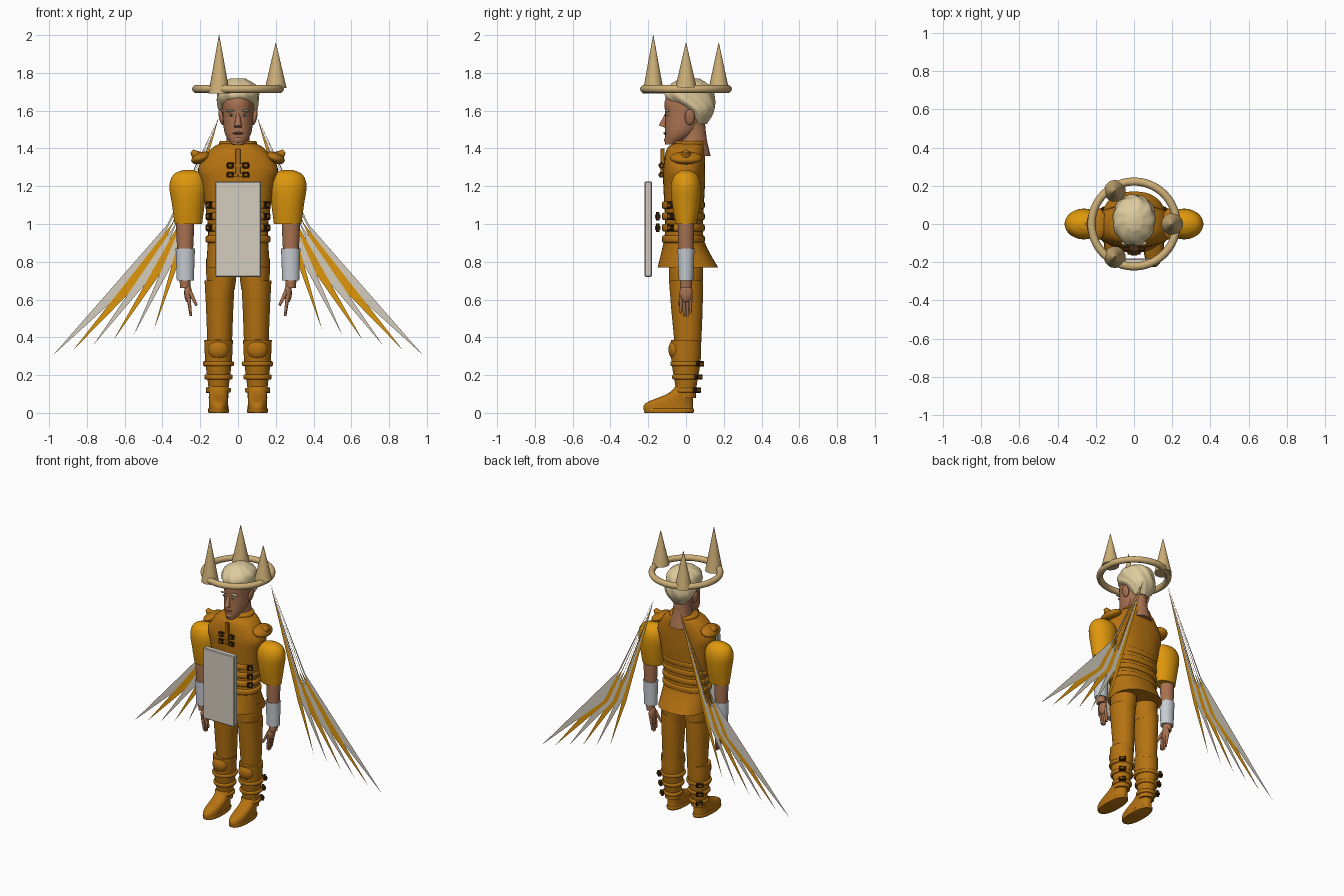
import bpy, bmesh, math
from mathutils import Vector, Matrix

cube = bpy.data.objects.get("Cube")
if cube:
    bpy.data.objects.remove(cube, do_unlink=True)


def material(name, code):
    colour = [(channel / 255) ** 2.2 for channel in bytes.fromhex(code)]
    mat = bpy.data.materials.new(name)
    mat.use_nodes = True
    mat.diffuse_color = (*colour, 1)
    mat.node_tree.nodes["Principled BSDF"].inputs["Base Color"].default_value = (*colour, 1)
    return mat


LEATHER = material("leather brown", "B47218")
ORANGE = material("bright orange", "DE9614")
WHITE = material("warm white", "D2CBBD")
GREY = material("pale grey", "C6CCD2")
SKIN = material("skin", "A87252")
HAIR = material("blond hair", "DECB9C")
GOLD = material("pale gold", "CDAE76")
DARK = material("dark buckle", "3A2410")
LIP = material("lip", "8A5240")


def finish(name, bm, mat, sharp_angle=0.8):
    bmesh.ops.recalc_face_normals(bm, faces=bm.faces)
    mesh = bpy.data.meshes.new(name)
    bm.to_mesh(mesh)
    bm.free()
    mesh.materials.append(mat)
    for polygon in mesh.polygons:
        polygon.use_smooth = True
    mesh.set_sharp_from_angle(angle=sharp_angle)
    bpy.context.collection.objects.link(bpy.data.objects.new(name, mesh))


def smooth_path(rings, steps=4):
    """Add rounded in-between rings."""
    points = [Vector(ring) for ring in rings]
    last = len(points) - 1
    for i in range(last):
        start, end = points[i], points[i + 1]
        before, after = points[max(i - 1, 0)], points[min(i + 2, last)]
        leave, arrive = (end - before) / 2, (after - start) / 2
        for k in range(steps):
            t = k / steps
            ease = t * t * (3 - 2 * t)
            yield (start.lerp(end, ease) + leave * t * (1 - t) ** 2
                   - arrive * t * t * (1 - t))
    yield points[last]


def loft(name, rings, mat, x=0, square=1, wave=0, sides=40):
    """Closed upright body through oval rings (height, y, half width, half depth)."""
    bm = bmesh.new()
    loops = []
    for z, y, width, depth in smooth_path(rings):
        loop = []
        for k in range(sides):
            angle = math.tau * k / sides
            c, s = math.cos(angle), math.sin(angle)
            swell = 1 + wave * math.sin(9 * angle + 45 * z)
            across = width * swell * math.copysign(abs(c) ** square, c)
            deep = depth * swell * math.copysign(abs(s) ** square, s)
            loop.append(bm.verts.new((x + across, y + deep, z)))
        loops.append(loop)
    for low, high in zip(loops, loops[1:]):
        for k in range(sides):
            bm.faces.new((low[k - 1], low[k], high[k], high[k - 1]))
    bm.faces.new(loops[0])
    bm.faces.new(loops[-1])
    finish(name, bm, mat)


def band(name, z, half, y, width, depth, mat, x=0, square=1):
    """Short strap with a raised middle around a body."""
    thin = [(z + e * half, y, width * r, depth * r) for e, r in ((-1, .93), (-.6, 1), (.6, 1), (1, .93))]
    loft(name, thin, mat, x, square)


def ball(name, place, size, mat, tilt=0):
    bm = bmesh.new()
    bmesh.ops.create_uvsphere(bm, u_segments=24, v_segments=14, radius=1)
    bm.transform(Matrix.Translation(place) @ Matrix.Rotation(tilt, 4, 'Y') @ Matrix.Diagonal((*size, 1)))
    finish(name, bm, mat)


def box(name, place, size, mat, turn=0):
    bm = bmesh.new()
    bmesh.ops.create_cube(bm, size=1)
    bm.transform(Matrix.Diagonal((*size, 1)))
    bmesh.ops.bevel(bm, geom=bm.edges[:], offset=min(size) / 8, segments=1, affect='EDGES')
    bm.transform(Matrix.Translation(place) @ Matrix.Rotation(turn, 4, 'Z'))
    finish(name, bm, mat, 0.3)


def taper(name, start, end, start_radius, end_radius, mat):
    start, end = Vector(start), Vector(end)
    axis = end - start
    bm = bmesh.new()
    bmesh.ops.create_cone(bm, cap_ends=True, segments=20, radius1=start_radius,
                          radius2=end_radius, depth=axis.length)
    bm.transform(Matrix.Translation((start + end) / 2) @ axis.to_track_quat('Z', 'Y').to_matrix().to_4x4())
    finish(name, bm, mat)


def buckle(name, place, width, height, turn=0):
    box(name + "_frame", place, (width, .02, height), DARK, turn)
    box(name + "_tongue", place, (width / 2, .03, height / 2), LEATHER, turn)


# Halo with three spikes, the front one tallest
bpy.ops.mesh.primitive_torus_add(location=(0, 0, 1.715), major_radius=.222, minor_radius=.021,
                                 major_segments=64, minor_segments=14)
halo = bpy.context.object
halo.name = "halo_ring"
halo.data.materials.append(GOLD)
bpy.ops.object.shade_smooth()
for name, turn, base, top in (("left", 0, 1.72, 1.96), ("back", 1, 1.7, 1.96), ("front", -1, 1.69, 2)):
    spot = Matrix.Rotation(turn * math.tau / 3, 3, 'Z') @ Vector((.2, 0, 0))
    taper(name + "_halo_spike", spot + Vector((0, 0, base)), spot + Vector((0, 0, top)), .057, .001, GOLD)

# Neck, head and hair
loft("neck", [(1.36, .05, .08, .08), (1.45, .04, .06, .07), (1.54, .03, .06, .07)], SKIN)
loft("head", [(1.42, -.08, .03, .03), (1.48, -.03, .07, .08), (1.58, 0, .08, .11),
              (1.66, .01, .08, .12), (1.74, .01, .04, .06)], SKIN)
loft("hair", [(1.53, .07, .05, .04), (1.6, .07, .1, .08), (1.67, .02, .11, .13),
              (1.73, .02, .1, .11), (1.77, .02, .04, .05)], HAIR, wave=.03, sides=72)
taper("nose", (0, -.1, 1.59), (0, -.125, 1.515), .008, .02, SKIN)
ball("mouth", (0, -.106, 1.48), (.028, .014, .007), LIP)
ball("chin", (0, -.09, 1.444), (.03, .026, .022), SKIN)

# Tunic with flared skirt, collar and waist bands
loft("tunic", [(.77, .01, .17, .16), (.9, -.01, .16, .11), (1, -.01, .16, .1), (1.2, -.01, .19, .11),
               (1.3, -.01, .21, .11), (1.4, 0, .14, .1), (1.43, .02, .08, .07)], LEATHER, square=.85)
band("collar", 1.42, .02, .02, .1, .085, LEATHER)
WAIST = [.92, .98, 1.04, 1.1]
for i, z in enumerate(WAIST):
    band(f"waist_band_{i}", z, .02, -.014, .171, .113, LEATHER, square=.85)
for z in WAIST[1:3]:
    buckle(f"waist_clasp_{z}", (0, -.15, z), .07, .045)
box("chest_placket", (0, -.124, 1.33), (.025, .02, .14), LEATHER)
box("front_panel", (0, -.2, .973), (.245, .04, .505), WHITE)

for s, side in ((1, "left_"), (-1, "right_")):
    # Face
    ball(side + "eye", (s * .035, -.1, 1.577), (.016, .008, .007), WHITE)
    ball(side + "pupil", (s * .035, -.107, 1.577), (.006, .004, .006), DARK)
    ball(side + "eyebrow", (s * .038, -.1, 1.6), (.028, .012, .006), HAIR, s * .1)
    ball(side + "ear", (s * .088, .02, 1.565), (.013, .027, .043), SKIN, s * .2)

    # Chest straps, shoulder caps and waist buckles
    for z in (1.26, 1.31):
        box(f"{side}chest_strap_{z}", (s * .03, -.128, z), (.06, .012, .018), LEATHER)
        buckle(f"{side}chest_buckle_{z}", (s * .04, -.13, z), .034, .03)
    ball(side + "shoulder_cap", (s * .195, 0, 1.35), (.055, .085, .03), LEATHER, s * .35)
    taper(side + "shoulder_flare", (s * .2, 0, 1.345), (s * .245, 0, 1.385), .04, .012, LEATHER)
    for z in WAIST[1:]:
        buckle(f"{side}waist_buckle_{z}", (s * .152, -.082, z), .035, .036, s * .8)

    # Puffed sleeve, forearm and bracer
    loft(side + "sleeve", [(1, 0, .073, .055), (1.1, 0, .086, .073), (1.2, 0, .1, .08),
                           (1.26, 0, .08, .06), (1.285, 0, .03, .02)], ORANGE, s * .263)
    loft(side + "forearm", [(.66, 0, .026, .03), (.86, 0, .042, .04), (1.05, 0, .05, .045)], SKIN, s * .28)
    loft(side + "bracer", [(.7, 0, .045, .038), (.87, 0, .051, .045)], GREY, s * .279)

    # Hand
    ball(side + "palm", (s * .265, 0, .635), (.02, .034, .05), SKIN)
    for i in range(4):
        y = .017 * i - .027
        tip_height = .505 + abs(i - 1.5) * .014
        taper(f"{side}finger_{i}", (s * .263, y, .62), (s * .25, y, tip_height), .011, .006, SKIN)
    taper(side + "thumb", (s * .257, -.02, .645), (s * .22, -.035, .57), .012, .007, SKIN)

    # Trouser leg, boot and foot
    leg = s * .103
    loft(side + "trouser_leg", [(.36, .01, .065, .07), (.55, .005, .072, .083), (.7, 0, .08, .09)],
         LEATHER, s * .097)
    loft(side + "trouser_hip", [(.65, 0, .07, .085), (.73, 0, .08, .09), (.82, 0, .08, .09)],
         LEATHER, s * .088)
    loft(side + "boot", [(.08, 0, .052, .052), (.13, 0, .053, .054), (.27, 0, .07, .077),
                         (.385, 0, .076, .08)], LEATHER, leg)
    loft(side + "foot", [(0, -.09, .053, .13), (.05, -.09, .051, .126), (.1, -.03, .05, .07),
                         (.14, 0, .052, .056)], LEATHER, leg, square=.85)
    band(side + "sole", .012, .012, -.09, .055, .132, LEATHER, leg, square=.85)
    ball(side + "knee_pad", (leg, -.055, .335), (.055, .038, .055), LEATHER)
    for z in (.12, .19, .26):
        r = .05 + z / 8
        band(f"{side}boot_strap_{z}", z, .012, 0, r, r, LEATHER, leg)
        buckle(f"{side}boot_buckle_{z}", (leg + s * r * .7, r * .9, z), .045, .028, -s * .75)

    # Flat wing: bent feathers that fan out from one apex
    for i in range(6):
        apex = Vector((.1, 1.57))
        tip = Vector((.98 - .107 * i, .305 + .027 * i))
        knee = Vector((.35 - .01 * i, 1.025 - .012 * i))
        along = (tip - knee).normalized()
        inner = knee.lerp(tip, .32) + Vector((along.y, -along.x)) * (.075 - .009 * i)
        bm = bmesh.new()
        a, k, t, n = [bm.verts.new((s * p.x, .228 - .001 * i, p.y)) for p in (apex, knee, tip, inner)]
        bm.faces.new((a, k, n))
        bm.faces.new((k, t, n))
        finish(f"{side}wing_feather_{i}", bm, ORANGE if i % 2 else WHITE)
